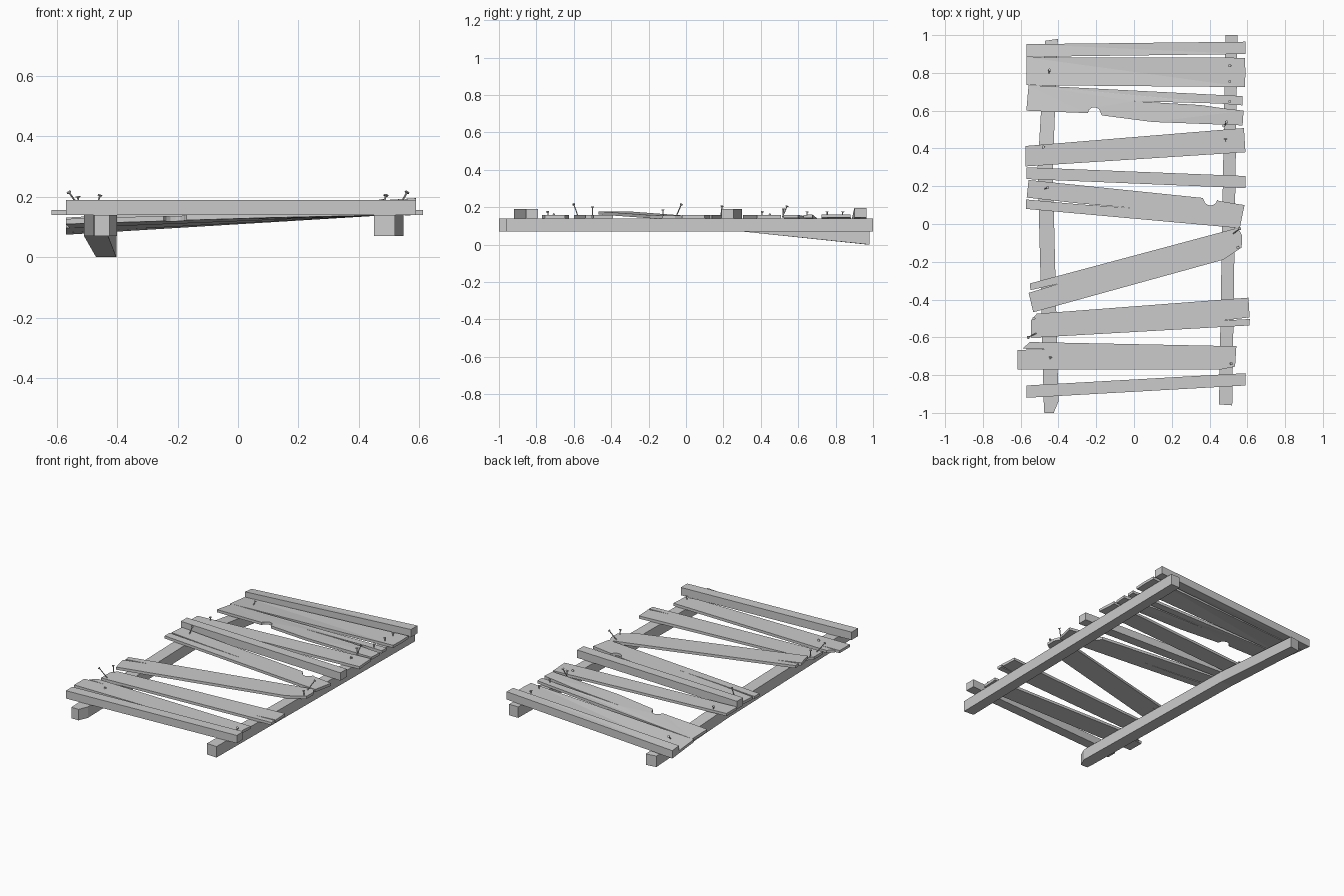
import bpy, bmesh, math
from mathutils import Vector

if "Cube" in bpy.data.objects:
    bpy.data.objects.remove(bpy.data.objects["Cube"])

TOP = 0.14      # upper face of the rails
THIN = 0.017    # board thickness
THICK = 0.05    # batten thickness


def to_object(bm, name):
    bmesh.ops.recalc_face_normals(bm, faces=bm.faces)
    mesh = bpy.data.meshes.new(name)
    bm.to_mesh(mesh)
    bm.free()
    ob = bpy.data.objects.new(name, mesh)
    bpy.context.collection.objects.link(ob)
    return ob


def sag(x, y):
    """Boards at the back follow the broken left rail down."""
    return -0.092 * max(0, y - 0.3) * (0.5 - x) / 0.98


def lift(x, y):
    """Loose board rising towards its left end."""
    return 0.02 * (0.5 - x)


def board(name, pts, thick=THIN, warp=None):
    """Extrude a flat outline; warp gives a height offset per point."""
    bm = bmesh.new()
    low, high = [], []
    for x, y in pts:
        dz = warp(x, y) if warp else 0
        low.append(bm.verts.new((x, y, TOP + dz)))
        high.append(bm.verts.new((x, y, TOP + thick + dz)))
    caps = [bm.faces.new(low[::-1]), bm.faces.new(high)]
    n = len(pts)
    for i in range(n):
        j = (i + 1) % n
        bm.faces.new((low[i], low[j], high[j], high[i]))
    bmesh.ops.recalc_face_normals(bm, faces=bm.faces)
    if warp or n > 4:
        bmesh.ops.triangulate(bm, faces=caps, ngon_method='EAR_CLIP')
    return to_object(bm, name)


def rail(name, sections):
    """Square beam through sections (y left, y right, x0, x1, z bottom)."""
    bm = bmesh.new()
    rings = []
    for yl, yr, x0, x1, z in sections:
        rings.append([bm.verts.new(p) for p in (
            (x0, yl, z), (x1, yr, z), (x1, yr, z + 0.07), (x0, yl, z + 0.07))])
    for a, b in zip(rings, rings[1:]):
        for i in range(4):
            j = (i + 1) % 4
            bm.faces.new((a[i], a[j], b[j], b[i]))
    bm.faces.new(rings[0])
    bm.faces.new(rings[-1])
    return to_object(bm, name)


def arc(cx, cy, r, a0, a1, n=6):
    return [(cx + r * math.cos(math.radians(a0 + (a1 - a0) * i / n)),
             cy + r * math.sin(math.radians(a0 + (a1 - a0) * i / n)))
            for i in range(n + 1)]


def nail(name, base, head):
    """Thin shaft with a flat head, from base point to head point."""
    a, b = Vector(base), Vector(head)
    d = b - a
    rot = d.to_track_quat('Z', 'Y').to_matrix().to_4x4()
    bm = bmesh.new()
    for r, length, pos in ((0.003, d.length, (a + b) / 2), (0.008, 0.004, b)):
        m = rot.copy()
        m.translation = pos
        bmesh.ops.create_cone(bm, cap_ends=True, segments=8, radius1=r,
                              radius2=r, depth=length, matrix=m)
    return to_object(bm, name)


# Rails: the left one is chipped at the front and bent down at the back
rail("left_rail", [(-1, -1, -0.475, -0.425, 0.07), (-0.94, -0.94, -0.478, -0.40, 0.07),
                   (0.3, 0.3, -0.51, -0.43, 0.07), (0.97, 0.98, -0.47, -0.403, 0.0)])
rail("right_rail", [(-0.955, -0.96, 0.45, 0.52, 0.07), (1, 1, 0.484, 0.548, 0.07)])

# Thick battens
board("back_batten", [(-.57, .885), (.59, .90), (.59, .965), (-.57, .952)], THICK, sag)
board("middle_batten", [(-.57, .238), (.59, .19), (.59, .254), (-.57, .30)], THICK)
board("front_batten", [(-.57, -.92), (.59, -.855), (.59, -.79), (-.57, -.855)], THICK)

# Thin boards, back to front
board("wide_board", [(-.57, .735), (.587, .725), (.59, .80), (.587, .88), (-.57, .883)],
      warp=sag)
board("split_board", [(-.57, .60), (-.246, .587)] + arc(-.21, .583, .035, 170, 0)
      + [(-.17, .575), (.10, .54), (.575, .522), (.58, .60), (.49, .61), (.35, .63),
         (0, .65), (.19, .645), (.45, .638), (.575, .628), (.575, .677), (-.558, .735)],
      warp=sag)
board("slanted_board", [(-.575, .305), (.59, .38), (.582, .508), (-.575, .413)])
board("notched_board", [(-.573, .08), (.56, -.022), (.585, .10), (.45, .122)]
      + arc(.405, .135, .037, -10, -170) + [(.363, .138), (-.558, .233), (-.568, .14),
         (-.3, .11), (0, .084), (-.3, .105), (-.573, .13)])
board("loose_board", [(-.533, -.467), (.47, -.19), (.57, -.125), (.572, -.06), (.55, -.02),
                      (-.552, -.315), (-.548, -.35), (-.405, -.318), (-.558, -.365)],
      warp=lift)
board("cracked_board", [(-.50, -.60), (.612, -.537), (.613, -.503), (.47, -.511),
                        (.612, -.494), (.606, -.39), (-.515, -.475), (-.545, -.51),
                        (-.545, -.60)])
board("chipped_board", [(-.617, -.77), (.46, -.77), (.535, -.755), (.542, -.647),
                        (-.552, -.625), (-.59, -.66), (-.472, -.663), (-.617, -.667)])

# Nails: base x, y and head x, y and head height
nails = [(-.455, .775, -.448, .815, .13), (.507, .835, .507, .838, .175),
         (.507, .755, .507, .755, .175), (.507, .645, .507, .648, .175),
         (.475, .515, .49, .54, .205), (.48, .41, .485, .45, .16),
         (-.475, .405, -.48, .408, .175), (-.475, .185, -.457, .193, .205),
         (.52, -.055, .56, -.025, .215), (.55, -.12, .55, -.124, .185),
         (-.525, -.50, -.53, -.50, .20), (-.51, -.575, -.56, -.60, .215),
         (-.45, -.74, -.442, -.705, .16), (.505, -.735, .515, -.74, .175),
         (.48, .52, .475, .52, .19)]
for i, (bx, by, hx, hy, hz) in enumerate(nails):
    z0 = 0.08 if i == 0 else TOP + 0.005
    nail("nail_%02d" % (i + 1), (bx, by, z0), (hx, hy, hz))
